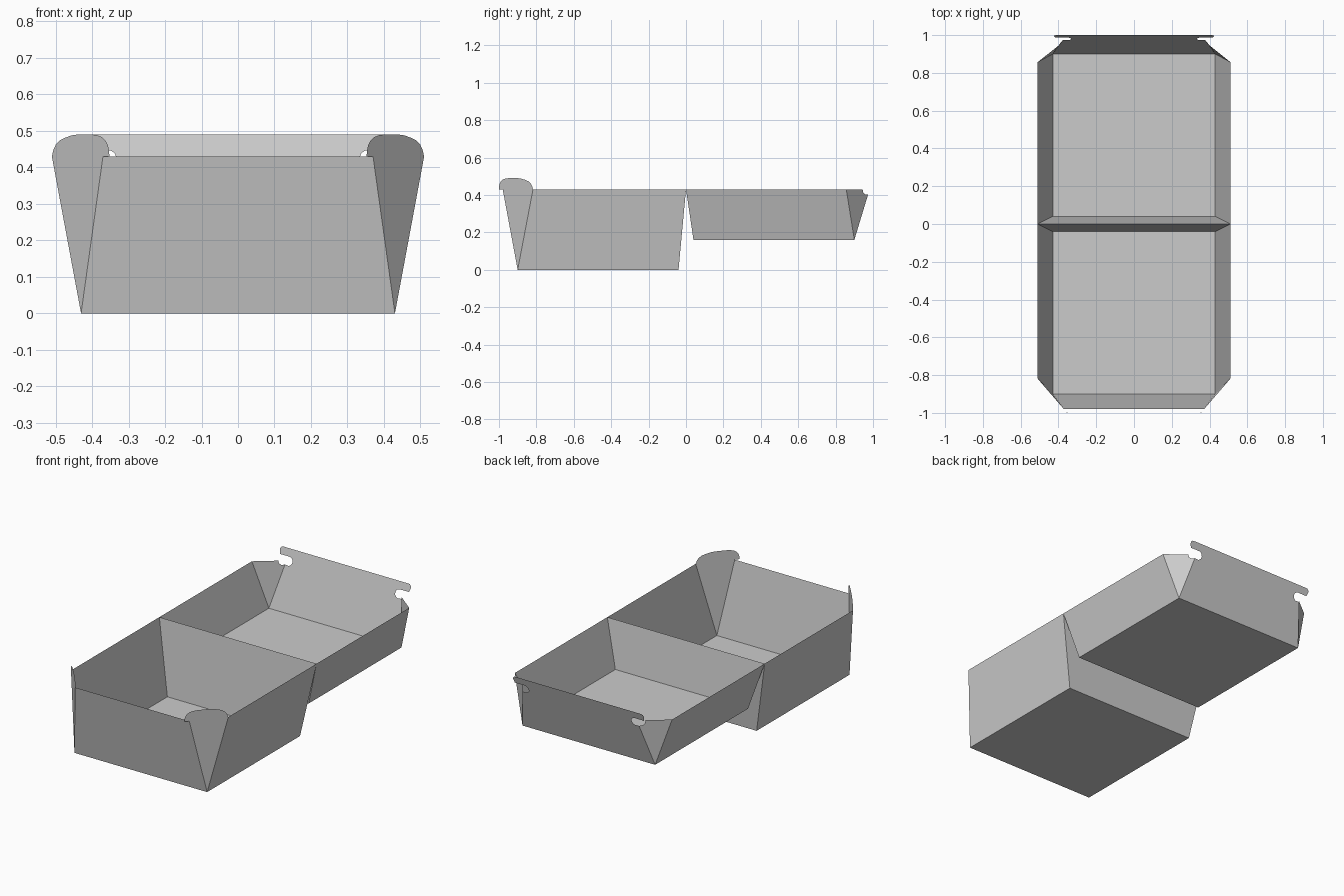
import bpy
import bmesh
import math
from mathutils import Vector

cube = bpy.data.objects.get("Cube")
if cube:
    bpy.data.objects.remove(cube, do_unlink=True)

card = bpy.data.materials.new("grey card")
card.use_nodes = True
GREY = (0.6, 0.6, 0.6, 1.0)
card.diffuse_color = GREY
card.node_tree.nodes["Principled BSDF"].inputs["Base Color"].default_value = GREY

HALF_FLOOR = 0.43    # half width of each floor
HALF_RIM = 0.51      # half width at the rim
RIM_Z = 0.43


def sheet(name, points, facing, mirrored=False):
    """One flat card panel, turned so that its normal points along facing."""
    bm = bmesh.new()
    face = bm.faces.new([bm.verts.new(p) for p in points])
    face.normal_update()
    if face.normal.dot(Vector(facing)) < 0:
        face.normal_flip()
    mesh = bpy.data.meshes.new(name)
    bm.to_mesh(mesh)
    bm.free()
    mesh.materials.append(card)
    obj = bpy.data.objects.new(name, mesh)
    bpy.context.collection.objects.link(obj)
    if mirrored:
        mod = obj.modifiers.new("Mirror", 'MIRROR')
        mod.use_axis[0] = True
        mod.use_mirror_merge = False
    return obj


def both_sides(half):
    """Close a half outline, listed from centre outwards, over x = 0."""
    return half + [(-x, y, z) for x, y, z in reversed(half)]


def tray_body(name, sign, floor_z, rim_end):
    """Floor, hinge wall and side walls; sign picks the front or back half."""
    y_in, y_out = 0.04 * sign, 0.9 * sign
    sheet(name + "_floor",
          both_sides([(HALF_FLOOR, y_in, floor_z), (HALF_FLOOR, y_out, floor_z)]),
          (0, 0, -1))
    sheet(name + "_hinge_wall",
          both_sides([(HALF_FLOOR, y_in, floor_z), (HALF_RIM, 0, RIM_Z)]),
          (0, -sign, 0))
    sheet(name + "_side_walls",
          [(HALF_FLOOR, y_in, floor_z), (HALF_FLOOR, y_out, floor_z),
           (HALF_RIM, rim_end, RIM_Z), (HALF_RIM, 0, RIM_Z)],
          (1, 0, 0), mirrored=True)


# Deep base tray
tray_body("base", -1, 0.0, -0.818)
foot = Vector((HALF_FLOOR, -0.9, 0.0))
rim_side = Vector((HALF_RIM, -0.818, RIM_Z))
rim_front = Vector((0.37, -0.98, RIM_Z))
sheet("base_front_wall", both_sides([tuple(foot), tuple(rim_front)]), (0, -1, 0))

# Folded base corners with rounded tabs rising above the rim
lean = ((rim_side + rim_front) / 2 - foot) / RIM_Z
tab = [(0.03, 0.017), (0.08, 0.032), (0.16, 0.044), (0.26, 0.051),
       (0.40, 0.058), (0.50, 0.060), (0.80, 0.060), (0.90, 0.058),
       (0.99, 0.053), (1.06, 0.043), (1.10, 0.031), (1.12, 0.016),
       (1.125, 0.004), (1.125, 0.0)]
corner = [foot, rim_side]
corner += [rim_side + (rim_front - rim_side) * s + lean * h for s, h in tab]
corner.append(rim_front)
sheet("base_corner_tabs", corner, (1, -1, 0), mirrored=True)

# Shallow lid tray
LID_Z = 0.16
tray_body("lid", 1, LID_Z, 0.857)


def lid_back(x, z):
    """Point on the sloping back plane of the lid."""
    return (x, 0.9 + (z - LID_Z) * 0.1 / 0.33, z)


# Lid back wall with round notches under a long locking strip
half = [(HALF_FLOOR, LID_Z), (0.377, 0.402)]
for i in range(8):                       # notch curve
    a = math.radians(-70 - i * 200 / 7)
    half.append((0.357 + 0.024 * math.cos(a), 0.424 + 0.024 * math.sin(a)))
half.append((0.418, 0.448))
for i in range(5):                       # rounded strip end
    a = math.radians(i * 90 / 4)
    half.append((0.407 + 0.018 * math.cos(a), 0.472 + 0.018 * math.sin(a)))
sheet("lid_back_wall_and_strip",
      both_sides([lid_back(x, z) for x, z in half]), (0, 1, 0))

# Folded lid corners, cut away beside the notches
sheet("lid_corners",
      [(HALF_FLOOR, 0.9, LID_Z), (HALF_RIM, 0.857, RIM_Z),
       (0.40, 0.944, RIM_Z), (0.397, 0.948, 0.412),
       (0.389, 0.959, 0.402), lid_back(0.377, 0.402)],
      (1, 1, 0), mirrored=True)
